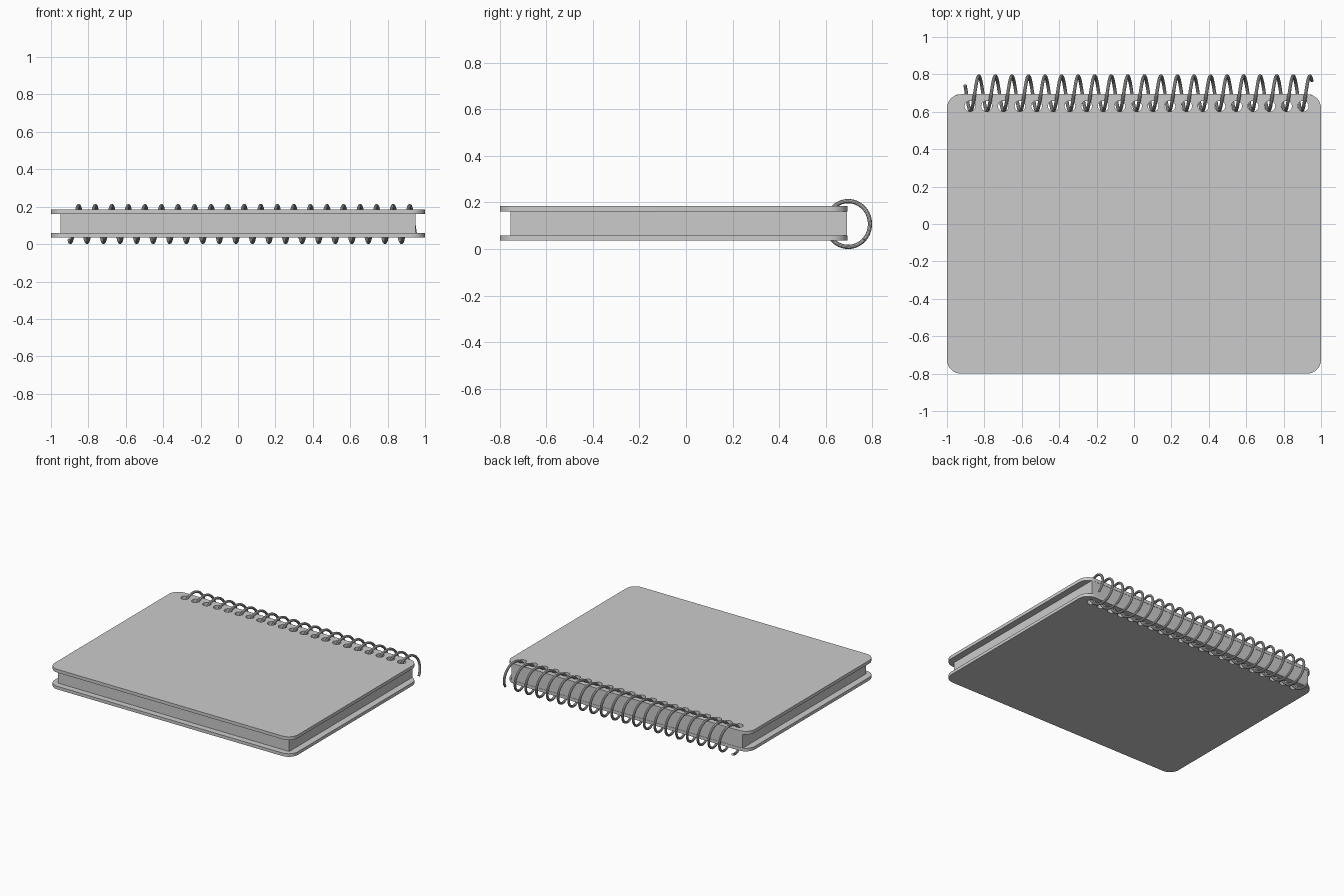
import bpy
from math import sin, cos, pi, radians

if "Cube" in bpy.data.objects:
    bpy.data.objects.remove(bpy.data.objects["Cube"])

HOLES = 21
HOLE_Y, HOLE_R = 0.63, 0.029
HOLE_X0, HOLE_X1 = -0.877, 0.905


def to_mesh(obj):
    bpy.ops.object.select_all(action='DESELECT')
    obj.select_set(True)
    bpy.context.view_layer.objects.active = obj
    bpy.ops.object.convert(target='MESH')
    bpy.ops.object.shade_smooth_by_angle(angle=radians(30))


def add_poly(curve, pts, cyclic=True):
    s = curve.splines.new('POLY')
    s.points.add(len(pts) - 1)
    for p, co in zip(s.points, pts):
        p.co = (*co, 1)
    s.use_cyclic_u = cyclic


def rounded_rect(x0, x1, y0, y1, r, n=8):
    if r == 0:
        return [(x1, y1, 0), (x0, y1, 0), (x0, y0, 0), (x1, y0, 0)]
    pts = []
    centres = [(x1 - r, y1 - r), (x0 + r, y1 - r), (x0 + r, y0 + r), (x1 - r, y0 + r)]
    for k, (cx, cy) in enumerate(centres):
        for i in range(n + 1):
            a = (k + i / n) * pi / 2
            pts.append((cx + r * cos(a), cy + r * sin(a), 0))
    return pts


def punched_sheet(name, x, y0, y1, r, z0, z1):
    """Extruded outline with a row of binding holes."""
    c = bpy.data.curves.new(name, 'CURVE')
    c.dimensions = '2D'
    c.fill_mode = 'BOTH'
    c.extrude = (z1 - z0) / 2
    add_poly(c, rounded_rect(-x, x, y0, y1, r))
    for i in range(HOLES):
        hx = HOLE_X0 + (HOLE_X1 - HOLE_X0) * i / (HOLES - 1)
        add_poly(c, [(hx + HOLE_R * cos(a * pi / 8), HOLE_Y + HOLE_R * sin(a * pi / 8), 0)
                     for a in range(16)])
    obj = bpy.data.objects.new(name, c)
    obj.location.z = (z0 + z1) / 2
    bpy.context.collection.objects.link(obj)
    to_mesh(obj)


# Covers and page block
punched_sheet("back_cover", 1.0, -0.8, 0.694, 0.075, 0.036, 0.059)
punched_sheet("front_cover", 1.0, -0.8, 0.694, 0.075, 0.161, 0.185)
punched_sheet("page_block", 0.95, -0.755, 0.692, 0, 0.059, 0.161)

# Spiral wire: t counts turns from the lowest point
WIRE, PITCH = 0.009, 0.0885
t0, t1, steps = -0.08, 20.87, 21 * 32
path = []
for i in range(steps + 1):
    t = t0 + (t1 - t0) * i / steps
    a = 2 * pi * t
    path.append((-0.896 + PITCH * t,
                 0.697 - (0.103 - WIRE) * sin(a),
                 0.1075 - (0.1075 - WIRE) * cos(a)))
coil = bpy.data.curves.new("spiral_wire", 'CURVE')
coil.dimensions = '3D'
coil.bevel_depth = WIRE
coil.bevel_resolution = 3
coil.use_fill_caps = True
add_poly(coil, path, cyclic=False)
wire = bpy.data.objects.new("spiral_wire", coil)
bpy.context.collection.objects.link(wire)
to_mesh(wire)
